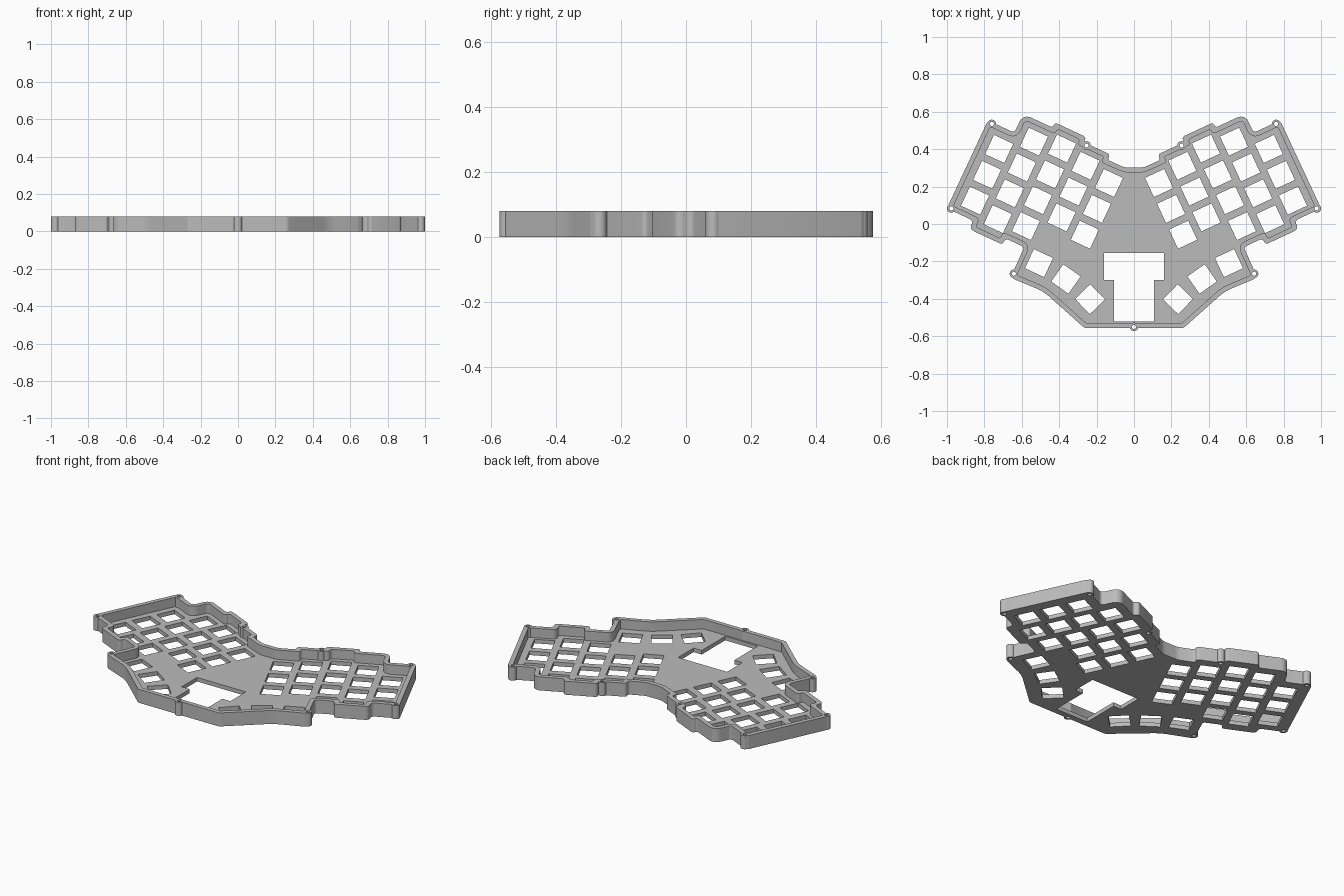
import bpy, bmesh, math
from mathutils import Vector, Matrix

cube = bpy.data.objects.get("Cube")
if cube:
    bpy.data.objects.remove(cube, do_unlink=True)

HEIGHT, FLOOR, WALL = 0.08, 0.024, 0.026
PITCH, HOLE = 0.1524, 0.113
TILT = math.radians(25)
WING = Matrix.Rotation(TILT, 2)

grey = bpy.data.materials.new("mid_grey")
grey.use_nodes = True
grey.diffuse_color = (0.5, 0.5, 0.5, 1)
grey.node_tree.nodes["Principled BSDF"].inputs["Base Color"].default_value = (0.5, 0.5, 0.5, 1)


def wing(u, v):
    """Point in the tilted frame of the right-hand key block."""
    return WING @ Vector((u, v))


def mirrored(points):
    """Half outline (x > 0, counterclockwise) closed by its reflection."""
    return points + [(Vector((-p.x, p.y)), r) for p, r in reversed(points)]


def offset(points, d):
    """Move a counterclockwise outline inward, keeping its fillets concentric."""
    out = []
    for i, (p, r) in enumerate(points):
        a = (p - points[i - 1][0]).normalized()
        b = (points[(i + 1) % len(points)][0] - p).normalized()
        na, nb = Vector((-a.y, a.x)), Vector((-b.y, b.x))
        convex = a.x * b.y - a.y * b.x > 0
        radius = max(r - d, 0.006) if convex else r + d
        out.append((p + (na + nb) * d / (1 + na.dot(nb)), radius))
    return out


def fillet(points, steps=6):
    """Round each corner with its own radius, limited by the edge lengths."""
    out = []
    for i, (p, r) in enumerate(points):
        a = points[i - 1][0] - p
        b = points[(i + 1) % len(points)][0] - p
        half = a.angle(b) / 2
        cut = min(r / math.tan(half), 0.47 * a.length, 0.47 * b.length)
        r = cut * math.tan(half)
        a.normalize()
        b.normalize()
        centre = p + (a + b).normalized() * (r / math.sin(half))
        start, end = p + a * cut - centre, p + b * cut - centre
        sweep = start.angle_signed(end)
        for k in range(steps + 1):
            out.append(centre + Matrix.Rotation(-sweep * k / steps, 2) @ start)
    return out


def prisms(name, outlines, z0, z1):
    """One object holding an upright prism for every outline."""
    bm = bmesh.new()
    for outline in outlines:
        face = bm.faces.new([bm.verts.new((p[0], p[1], z0)) for p in outline])
        top = bmesh.ops.extrude_face_region(bm, geom=[face])["geom"]
        verts = [g for g in top if isinstance(g, bmesh.types.BMVert)]
        bmesh.ops.translate(bm, verts=verts, vec=(0, 0, z1 - z0))
    bmesh.ops.recalc_face_normals(bm, faces=bm.faces)
    mesh = bpy.data.meshes.new(name)
    bm.to_mesh(mesh)
    bm.free()
    mesh.materials.append(grey)
    obj = bpy.data.objects.new(name, mesh)
    bpy.context.collection.objects.link(obj)
    return obj


def combine(body, tool, operation):
    tool.hide_render = True
    mod = body.modifiers.new(tool.name, "BOOLEAN")
    mod.operation, mod.solver, mod.object = operation, "EXACT", tool
    bpy.context.view_layer.objects.active = body
    bpy.ops.object.modifier_apply(modifier=mod.name)
    bpy.data.objects.remove(tool, do_unlink=True)


def square(centre, angle):
    h = HOLE / 2
    turn = Matrix.Rotation(angle, 2)
    return [centre + turn @ Vector(c) for c in ((-h, -h), (h, -h), (h, h), (-h, h))]


def circle(centre, radius, n=20):
    return [(centre[0] + radius * math.cos(k * math.tau / n),
             centre[1] + radius * math.sin(k * math.tau / n)) for k in range(n)]


def both_sides(outlines):
    return outlines + [[(-p[0], p[1]) for p in reversed(o)] for o in outlines]


# Case outline: thumb edge first, then the stepped key block
half = [(Vector((0.265, -0.556)), 0.03), (Vector((0.485, -0.36)), 0.25),
        (Vector((0.66, -0.287)), 0.02)]
half += [(wing(u, v), r) for u, v, r in (
    (0.48, -0.36, 0.015), (0.59, -0.36, 0.02), (0.59, -0.397, 0.03),
    (0.786, -0.397, 0.035), (0.786, -0.347, 0.02), (0.942, -0.347, 0.02),
    (0.942, 0.172, 0.02), (0.786, 0.172, 0.02), (0.786, 0.283, 0.045),
    (0.612, 0.283, 0.03), (0.612, 0.313, 0.045), (0.428, 0.313, 0.045),
    (0.428, 0.283, 0.03), (0.273, 0.283, 0.03), (0.273, 0.251, 0.03))]
half.append((Vector((0.05, 0.302)), 0.08))
outline = mirrored(half)

# Tray: solid body with the cavity removed
case = prisms("keyboard_case", [fillet(outline)], 0, HEIGHT)
cavity = prisms("cavity_cutter", [fillet(offset(outline, WALL))], FLOOR, HEIGHT + 0.1)
combine(case, cavity, "DIFFERENCE")

# Screw posts in the wall
screws = [(0.76, 0.535), (0.977, 0.083), (0.254, 0.42), (0.642, -0.266)]
screws += [(-x, y) for x, y in screws] + [(0, -0.55)]
posts = prisms("screw_posts", [circle(s, 0.023) for s in screws], 0, HEIGHT)
combine(case, posts, "UNION")

# Key openings: staggered columns (u, top v, rows), then the thumb arc
openings = []
for u, top, rows in ((0.823, 0.059, 3), (0.671, 0.173, 4), (0.519, 0.203, 4),
                     (0.366, 0.173, 3), (0.214, 0.142, 3)):
    openings += [square(wing(u, top - row * PITCH), TILT) for row in range(rows)]
for x, y, angle in ((0.508, -0.209, 25), (0.364, -0.294, 35), (0.235, -0.402, 46)):
    openings.append(square(Vector((x, y)), math.radians(angle)))
openings = both_sides(openings)

# Controller opening and screw holes
t_half = [(0.107, -0.52), (0.107, -0.30), (0.16, -0.30), (0.16, -0.155)]
openings.append(t_half + [(-x, y) for x, y in reversed(t_half)])
openings += [circle(s, 0.011, 16) for s in screws]
combine(case, prisms("opening_cutter", openings, -0.1, HEIGHT + 0.1), "DIFFERENCE")

# Smooth the rounded corners, keep the edges sharp
bpy.ops.object.select_all(action="DESELECT")
case.select_set(True)
bpy.context.view_layer.objects.active = case
bpy.ops.object.shade_smooth_by_angle(angle=math.radians(30))
